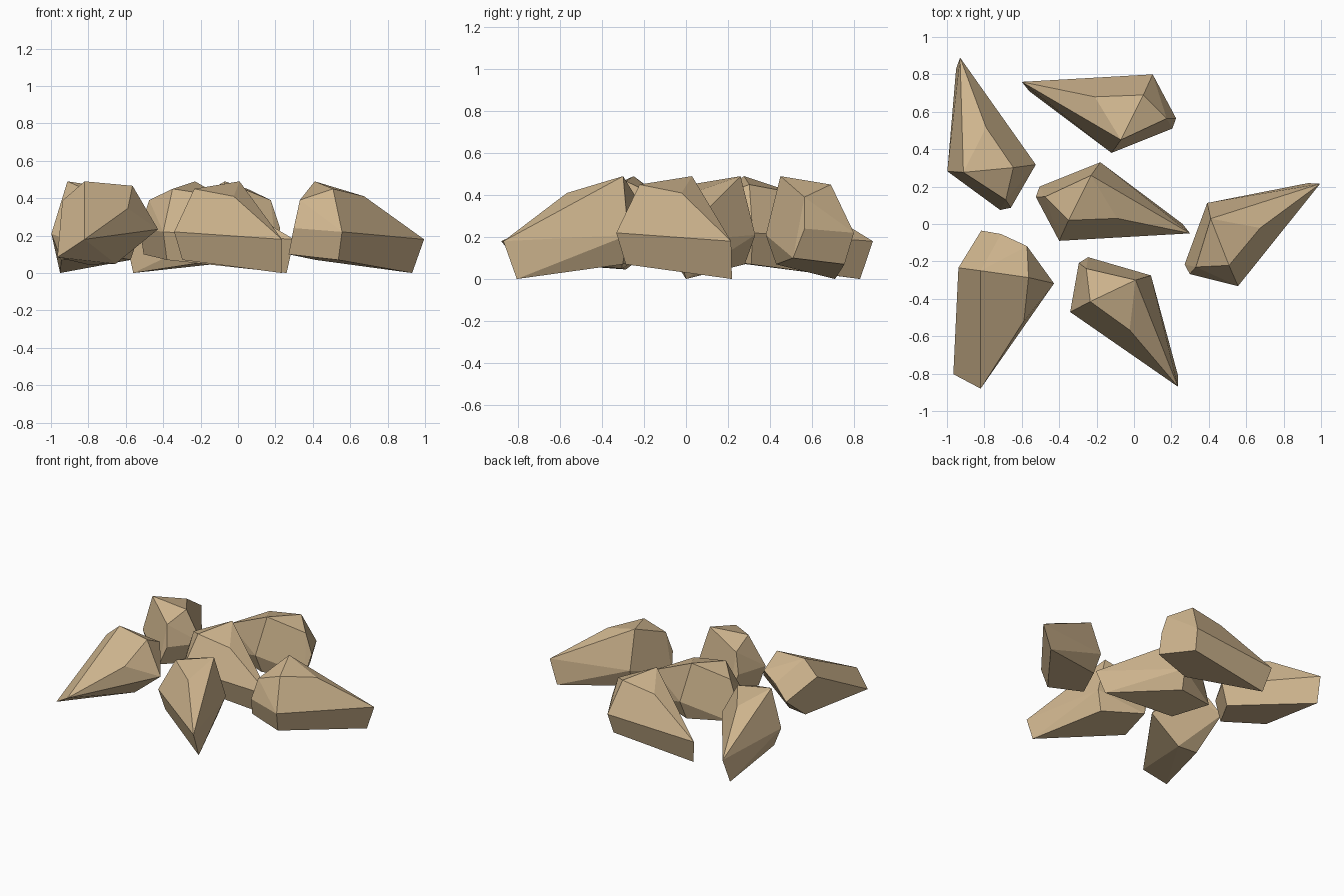
import bpy, bmesh
from math import radians
from mathutils import Vector, Matrix

if "Cube" in bpy.data.objects:
    bpy.data.objects.remove(bpy.data.objects["Cube"])

# Boulder corners, relative to the upper corner of its pointed tip
TIP = Vector((0.30, -0.05, 0.18))
CORNERS = [Vector(p) - TIP for p in (
    (0.30, -0.05, 0.18), (0.26, 0.0, 0.0),          # tip
    (-0.40, -0.09, 0.22), (-0.38, -0.045, 0.07),    # long side
    (-0.18, 0.33, 0.21), (-0.20, 0.28, 0.07),       # short side
    (-0.525, 0.145, 0.24), (-0.505, 0.20, 0.10),    # blunt end
    (-0.09, 0.03, 0.41), (-0.35, 0.02, 0.45),       # top facet
    (-0.23, 0.26, 0.49), (-0.475, 0.146, 0.39))]

stone = bpy.data.materials.new("sandstone")
stone.diffuse_color = (0.62, 0.46, 0.27, 1)
stone.use_nodes = True
stone.node_tree.nodes["Principled BSDF"].inputs["Base Color"].default_value = stone.diffuse_color


def boulder_mesh():
    bm = bmesh.new()
    for c in CORNERS:
        bm.verts.new(c)
    res = bmesh.ops.convex_hull(bm, input=bm.verts[:])
    loose = [v for v in bm.verts if not v.link_faces]
    bmesh.ops.delete(bm, geom=loose, context='VERTS')
    bmesh.ops.dissolve_limit(bm, angle_limit=radians(6), verts=bm.verts[:], edges=bm.edges[:])
    bmesh.ops.recalc_face_normals(bm, faces=bm.faces[:])
    mesh = bpy.data.meshes.new("boulder")
    bm.to_mesh(mesh)
    bm.free()
    mesh.materials.append(stone)
    return mesh


def frame(u, v):
    x = u.normalized()
    z = u.cross(v).normalized()
    return Matrix((x, z.cross(x), z)).transposed()


mesh = boulder_mesh()


def place(name, tip, rotation):
    ob = bpy.data.objects.new(name, mesh)
    ob.matrix_world = Matrix.Translation(tip) @ rotation.to_4x4()
    bpy.context.collection.objects.link(ob)


# Five boulders standing level, turned about z
for name, x, y, turn in (("centre_boulder", 0.30, -0.05, 0), ("right_boulder", 0.995, 0.215, 48),
                         ("front_boulder", 0.235, -0.87, -38), ("back_boulder", -0.60, 0.76, 180),
                         ("back_left_boulder", -0.93, 0.89, 122)):
    place(name, (x, y, 0.18), Matrix.Rotation(radians(turn), 3, 'Z'))

# One boulder rolled onto its side
roll = frame(Vector((0, 0.63, 0.31)), Vector((0.23, 0.36, 0.165))) @ frame(CORNERS[2], CORNERS[8]).transposed()
place("front_left_boulder", (-0.82, -0.88, 0.18), roll)
